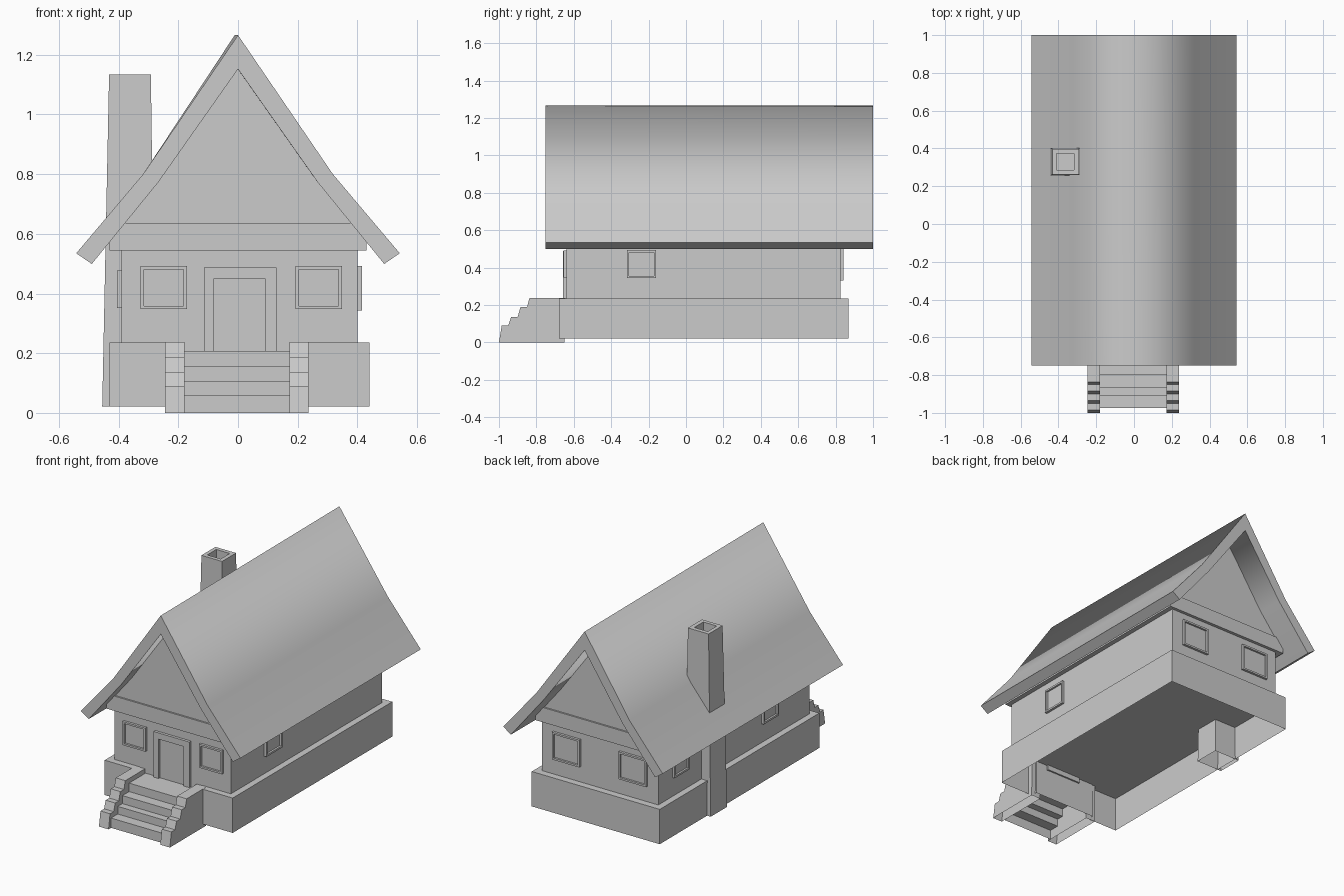
import bpy, bmesh
from math import radians, pi
from mathutils import Matrix

if "Cube" in bpy.data.objects:
    bpy.data.objects.remove(bpy.data.objects["Cube"])


def finish(bm, name, normals=True):
    if normals:
        bmesh.ops.recalc_face_normals(bm, faces=bm.faces)
    me = bpy.data.meshes.new(name)
    bm.to_mesh(me)
    bm.free()
    ob = bpy.data.objects.new(name, me)
    bpy.context.collection.objects.link(ob)
    return ob


def prism(name, pts, axis, a, b, open_bottom=False, smooth=False, lean=0):
    """Extrude a 2D outline along an axis from a to b."""
    place = {"x": lambda p, t: (t, p[0], p[1]),
             "y": lambda p, t: (p[0], t, p[1]),
             "z": lambda p, t: (p[0], p[1], t)}[axis]
    bm = bmesh.new()
    lo = [bm.verts.new(place(p, a)) for p in pts]
    hi = [bm.verts.new(place(p, b)) for p in pts]
    bm.faces.new(lo)
    bm.faces.new(hi)
    n = len(pts)
    for i in range(n):
        j = (i + 1) % n
        bm.faces.new((lo[i], lo[j], hi[j], hi[i]))
    bmesh.ops.recalc_face_normals(bm, faces=bm.faces)
    if open_bottom:
        low = min(v.co.z for v in bm.verts) + 1e-4
        under = [f for f in bm.faces if all(v.co.z < low for v in f.verts)]
        bmesh.ops.delete(bm, geom=under, context="FACES")
    if smooth:
        # smooth over bends and the ridge, sharp at the eaves and gable ends
        for f in bm.faces:
            f.smooth = True
        for e in bm.edges:
            ridge = all(abs(v.co.x) < 1e-4 for v in e.verts)
            e.smooth = e.calc_face_angle() < radians(30) or (
                ridge and abs(e.verts[0].co.y - e.verts[1].co.y) > 0.1)
    # sideways lean of the far end of the ridge
    for v in hi:
        if abs(v.co.x) < 1e-4:
            v.co.x += lean
    return finish(bm, name, normals=False)


def box(name, x0, x1, y0, y1, z0, z1, **kw):
    return prism(name, [(x0, y0), (x1, y0), (x1, y1), (x0, y1)], "z", z0, z1, **kw)


def window(name, x, y, z, w, h, turn, out=0.015):
    """Frame with a recessed pane; local -y points out of the wall."""
    bm = bmesh.new()
    bmesh.ops.create_cube(bm, size=1)
    bmesh.ops.scale(bm, vec=(w, 2 * out, h), verts=bm.verts)
    face = min(bm.faces, key=lambda f: f.calc_center_median().y)
    bmesh.ops.inset_individual(bm, faces=[face], thickness=0.016)
    pane = bmesh.ops.extrude_face_region(bm, geom=[face])["geom"]
    bmesh.ops.delete(bm, geom=[face], context="FACES_ONLY")
    bmesh.ops.translate(bm, vec=(0, out * 0.8, 0),
                        verts=[v for v in pane if isinstance(v, bmesh.types.BMVert)])
    bm.transform(Matrix.Translation((x, y, z)) @ Matrix.Rotation(turn, 4, "Z"))
    return finish(bm, name)


# Foundation shell, open below, notched where the stair landing meets the door
prism("foundation", [(-0.43, -0.68), (-0.22, -0.68), (-0.22, -0.64), (0.21, -0.64),
                     (0.21, -0.68), (0.44, -0.68), (0.44, 0.869), (-0.43, 0.869)],
      "z", 0.022, 0.236, open_bottom=True)

# Walls, eave beam and gable
box("walls", -0.39, 0.40, -0.64, 0.826, 0.236, 0.56, open_bottom=True)
box("eave_beam", -0.43, 0.43, -0.66, 0.845, 0.545, 0.636)
prism("gable", [(-0.40, 0.63), (0.40, 0.63), (0.275, 0.785), (0, 1.16), (-0.275, 0.785)],
      "y", -0.65, 0.835)

# Roof with a slight flare toward the eaves
half = [(0.318, 0.80), (0.542, 0.535), (0.49, 0.499), (0.267, 0.773)]
roof = [(0, 1.266)] + half + [(0, 1.152)] + [(-x, z) for x, z in reversed(half)]
prism("roof", roof, "y", -0.75, 1.0, smooth=True, lean=-0.011)

# Tapered hollow chimney, open at the bottom
bm = bmesh.new()
loops = []
for x0, x1, y0, y1, z in [(-0.455, -0.277, 0.25, 0.41, 0.022),
                          (-0.432, -0.292, 0.262, 0.398, 1.134),
                          (-0.409, -0.317, 0.285, 0.373, 1.134),
                          (-0.409, -0.317, 0.285, 0.373, 1.0)]:
    loops.append([bm.verts.new(p) for p in
                  ((x0, y0, z), (x1, y0, z), (x1, y1, z), (x0, y1, z))])
for a, b in zip(loops, loops[1:]):
    for i in range(4):
        j = (i + 1) % 4
        bm.faces.new((a[i], a[j], b[j], b[i]))
bm.faces.new(loops[-1])
finish(bm, "chimney", normals=False)

# Door and its three-sided frame
prism("door_frame", [(-0.114, 0.205), (-0.114, 0.488), (0.129, 0.488), (0.129, 0.205),
                     (0.09, 0.205), (0.09, 0.45), (-0.08, 0.45), (-0.08, 0.205)],
      "y", -0.657, -0.63)
box("door", -0.08, 0.09, -0.644, -0.63, 0.205, 0.45)

# Windows on all four walls
for i, x in enumerate((-0.249, 0.271)):
    window(f"front_window_{i}", x, -0.64, 0.42, 0.155, 0.145, 0)
for i, x in enumerate((-0.222, 0.23)):
    window(f"back_window_{i}", x, 0.826, 0.415, 0.187, 0.168, pi)
window("right_window", 0.40, -0.238, 0.418, 0.157, 0.15, pi / 2)
for i, y in enumerate((-0.25, 0.615)):
    window(f"left_window_{i}", -0.39, y, 0.414, 0.147, 0.125, -pi / 2)

# Stair side walls with stepped, sloping fronts
side = [(-0.65, 0), (-1.0, 0), (-0.985, 0.09), (-0.95, 0.09), (-0.935, 0.137),
        (-0.90, 0.137), (-0.885, 0.188), (-0.85, 0.188), (-0.837, 0.237), (-0.645, 0.237)]
for name, a, b in (("left", -0.245, -0.18), ("right", 0.172, 0.237)):
    prism(f"stair_wall_{name}", side, "x", a, b, open_bottom=True)

# Steps and landing as a folded sheet, open below
bm = bmesh.new()
path = [(-0.975, 0)]
for y, z in ((-0.975, 0.06), (-0.91, 0.107), (-0.865, 0.156), (-0.80, 0.208)):
    path += [(y, path[-1][1]), (y, z)]
path = path[1:] + [(-0.64, 0.208)]
rows = [[bm.verts.new((x, y, z)) for x in (-0.18, 0.172)] for y, z in path]
for a, b in zip(rows, rows[1:]):
    bm.faces.new((a[0], a[1], b[1], b[0]))
finish(bm, "steps", normals=False)
